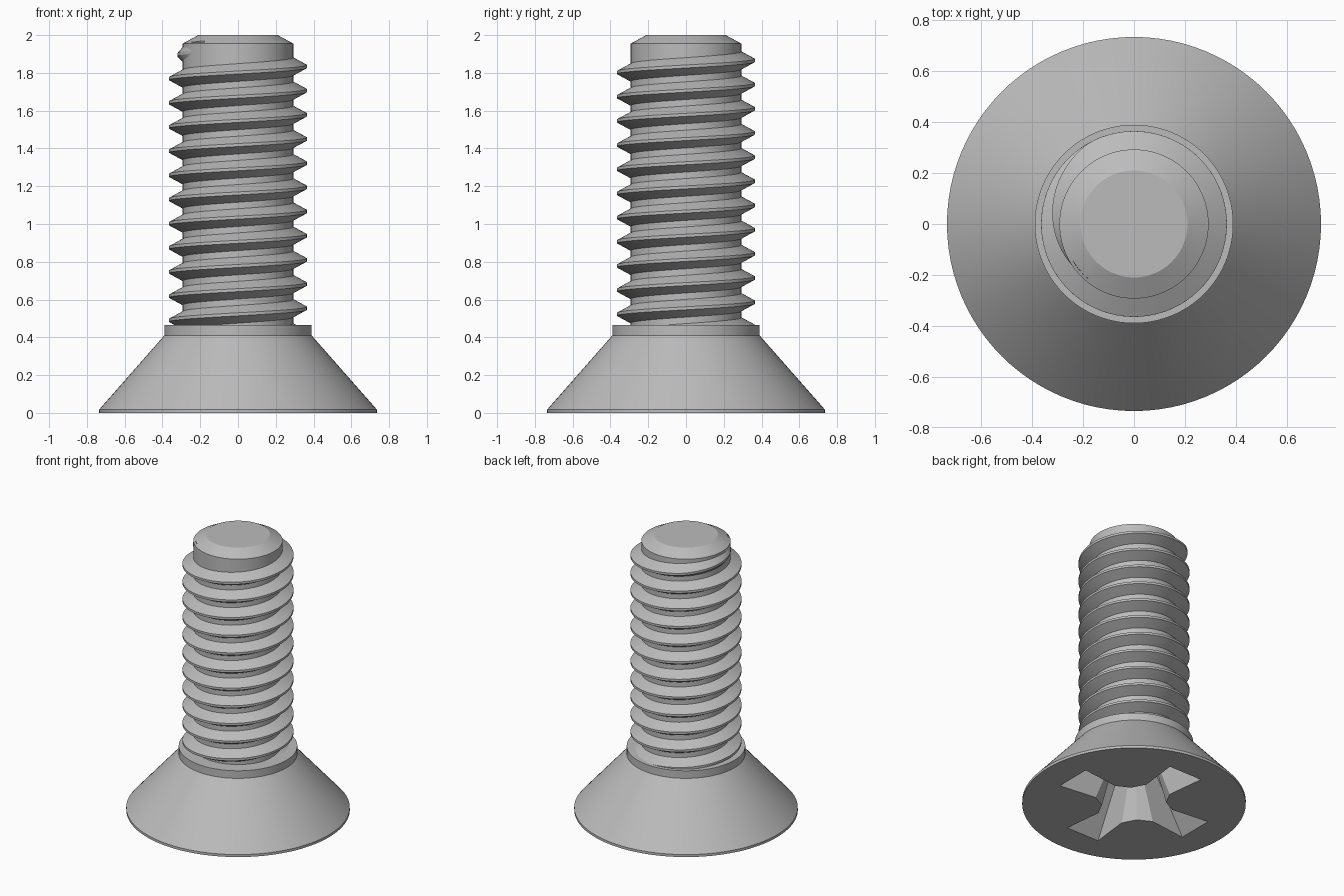
import bpy, bmesh, math

SEGMENTS = 96
PITCH = 0.128

cube = bpy.data.objects.get("Cube")
if cube:
    bpy.data.objects.remove(cube, do_unlink=True)

steel = bpy.data.materials.new("grey steel")
steel.use_nodes = True
colour = (0.5, 0.5, 0.5, 1)
steel.diffuse_color = colour
steel.node_tree.nodes["Principled BSDF"].inputs["Base Color"].default_value = colour


def make_object(name, bm):
    bmesh.ops.recalc_face_normals(bm, faces=bm.faces)
    mesh = bpy.data.meshes.new(name)
    bm.to_mesh(mesh)
    bm.free()
    mesh.materials.append(steel)
    obj = bpy.data.objects.new(name, mesh)
    bpy.context.collection.objects.link(obj)
    return obj


def loft(name, rings):
    """Skin a list of closed rings and cap both ends."""
    bm = bmesh.new()
    loops = [[bm.verts.new(p) for p in ring] for ring in rings]
    for low, high in zip(loops, loops[1:]):
        for i in range(len(low)):
            j = (i + 1) % len(low)
            bm.faces.new((low[i], low[j], high[j], high[i]))
    bm.faces.new(loops[0])
    bm.faces.new(loops[-1])
    return make_object(name, bm)


def activate(obj):
    bpy.ops.object.select_all(action="DESELECT")
    obj.select_set(True)
    bpy.context.view_layer.objects.active = obj


def circle(radius, z):
    steps = [math.tau * i / SEGMENTS for i in range(SEGMENTS)]
    return [(radius * math.cos(a), radius * math.sin(a), z) for a in steps]


# Countersunk head, collar and chamfered core, turned from one profile
profile = [(0.735, 0), (0.735, 0.018), (0.39, 0.41), (0.39, 0.465),
           (0.293, 0.465), (0.293, 1.955), (0.21, 2)]
body = loft("screw_body", [circle(r, z) for r, z in profile])


# Tapered cross recess in the underside of the head
def cross_section(depth):
    tip = 0.525 - 0.8 * depth
    tip_half = 0.132 - 0.18 * depth
    root = 0.245 - 0.37 * depth
    root_half = 0.1 - 0.085 * depth
    nose = 0.15 - 0.18 * depth
    arm = [(root, -root_half), (tip, -tip_half), (tip, tip_half),
           (root, root_half), (nose, nose)]
    ring = []
    for k in range(4):
        c, s = math.cos(k * math.pi / 2), math.sin(k * math.pi / 2)
        ring += [(x * c - y * s, x * s + y * c, depth) for x, y in arm]
    return ring


cutter = loft("recess_cutter", [cross_section(-0.02), cross_section(0.42)])
cutter.hide_render = True
activate(body)
cut = body.modifiers.new("cross_recess", "BOOLEAN")
cut.operation = "DIFFERENCE"
cut.solver = "EXACT"
cut.object = cutter
bpy.ops.object.modifier_apply(modifier=cut.name)
bpy.data.objects.remove(cutter, do_unlink=True)

# Helical thread that starts inside the collar and fades out near the tip
START, FADE, END = -10.7, 0.83, 1.14
count = round((END - START) * 72)
sections = []
for i in range(count + 1):
    turn = START + (END - START) * i / count
    angle = math.pi + math.tau * turn
    z = 1.77 + PITCH * turn
    height = min(1, max(0.02, (END - turn) / (END - FADE)))
    crest = 0.28 + 0.085 * height
    section = [(0.28, -0.054), (crest, -0.008), (crest, 0.008), (0.28, 0.054)]
    sections.append([(r * math.cos(angle), r * math.sin(angle), z + dz)
                     for r, dz in section])
thread = loft("thread", sections)

for obj in (body, thread):
    activate(obj)
    bpy.ops.object.shade_smooth_by_angle(angle=math.radians(20))
